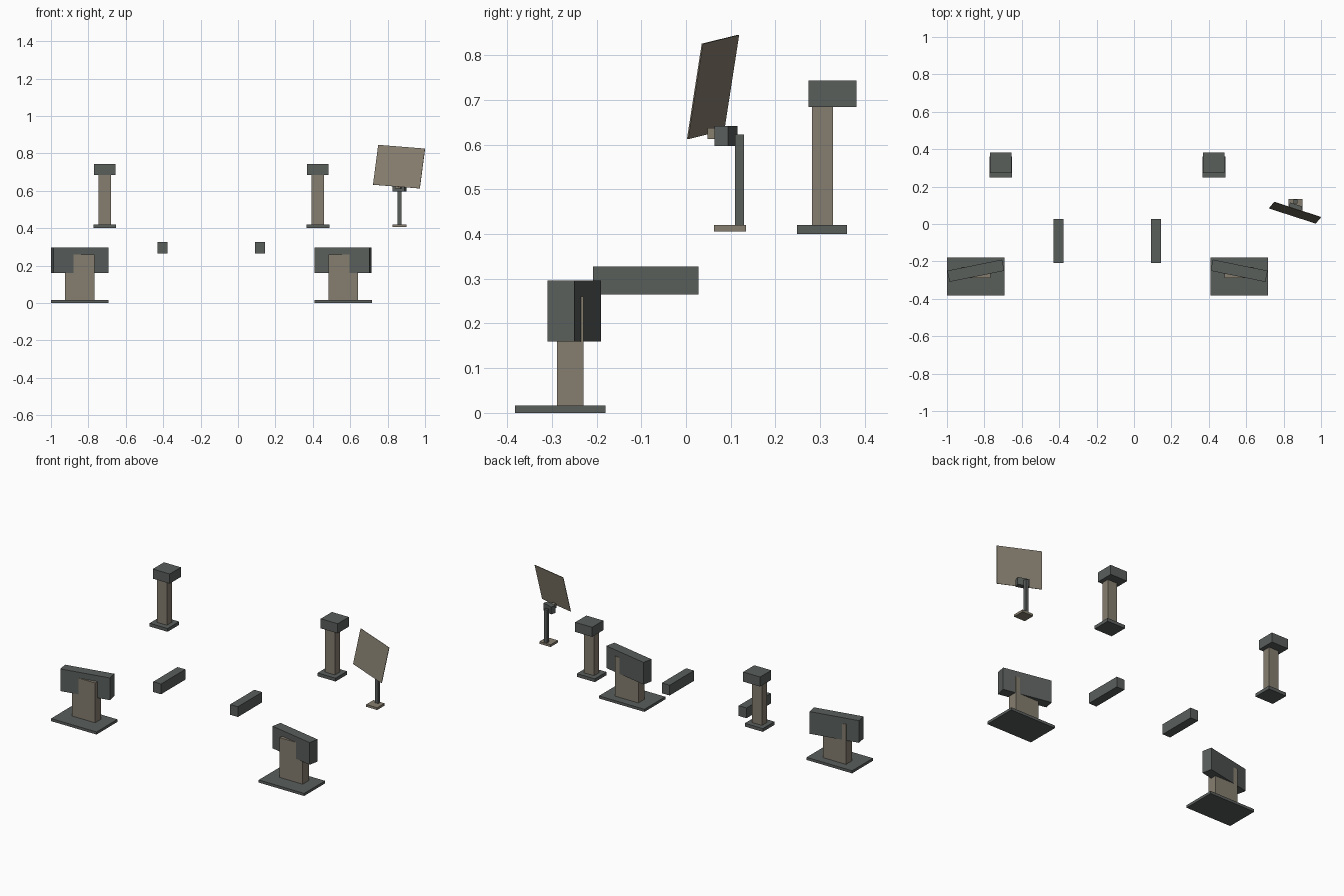
import bpy
from math import atan2
from mathutils import Matrix, Vector

cube = bpy.data.objects.get("Cube")
if cube:
    bpy.data.objects.remove(cube, do_unlink=True)


def material(name, colour):
    m = bpy.data.materials.new(name)
    m.use_nodes = True
    m.diffuse_color = (*colour, 1)
    m.node_tree.nodes["Principled BSDF"].inputs["Base Color"].default_value = (*colour, 1)
    return m


GREY = material("dark grey metal", (0.10, 0.112, 0.105))
TAN = material("dull tan metal", (0.24, 0.21, 0.16))


def box(name, centre, size, mat, turn=None):
    """Box of the given size, optionally turned by a rotation matrix."""
    bpy.ops.mesh.primitive_cube_add(size=1)
    ob = bpy.context.object
    ob.name = name
    rot = turn.to_4x4() if turn else Matrix.Identity(4)
    ob.data.transform(rot @ Matrix.Diagonal((*size, 1)))
    ob.location = centre
    ob.data.materials.append(mat)
    return ob


def spin(angle):
    return Matrix.Rotation(angle, 3, 'Z')


# Low front stands with heads toed in opposite ways
for side, x, angle in (("right", -0.846, 0.2), ("left", 0.562, -0.2)):
    box(f"{side}_stand_base", (x, -0.281, 0.008), (0.308, 0.202, 0.016), GREY)
    box(f"{side}_stand_post", (x, -0.2585, 0.138), (0.157, 0.059, 0.244), TAN)
    box(f"{side}_stand_head", (x, -0.25, 0.228), (0.299, 0.061, 0.136), GREY, spin(angle))

# Floating beams between the stands
for side, x in (("right", -0.403), ("left", 0.118)):
    box(f"{side}_beam", (x, -0.09, 0.296), (0.053, 0.235, 0.063), GREY)

# Tall rear columns
for side, x in (("right", -0.712), ("left", 0.427)):
    box(f"{side}_column_base", (x, 0.304, 0.41), (0.122, 0.112, 0.02), GREY)
    box(f"{side}_column_shaft", (x, 0.305, 0.552), (0.066, 0.047, 0.266), TAN)
    box(f"{side}_column_cap", (x, 0.3275, 0.714), (0.115, 0.108, 0.059), GREY)

# Panel stand with a swivelling bracket
across = Vector((0.25, -0.081, -0.02))
up = Vector((0.028, 0.033, 0.213))
swivel = spin(atan2(across.y, across.x))
box("panel_stand_base", (0.8625, 0.0985, 0.413), (0.075, 0.071, 0.014), TAN)
box("panel_stand_pole", (0.863, 0.12, 0.521), (0.02, 0.02, 0.204), GREY)
box("panel_bracket", (0.8625, 0.0895, 0.619), (0.069, 0.0315, 0.045), GREY, swivel)
box("panel_connector", (0.856, 0.063, 0.625), (0.03, 0.021, 0.024), TAN, swivel)

# Thin tilted panel
normal = across.cross(up).normalized()
axes = Matrix((across.normalized(), normal, up.normalized())).transposed()
box("tilted_panel", (0.861, 0.0605, 0.729), (across.length, 0.003, up.length), TAN, axes)

# Consistent outward normals on every part
for ob in bpy.context.scene.objects:
    if ob.type == 'MESH' and axes.determinant() < 0 and ob.name == "tilted_panel":
        ob.data.flip_normals()
